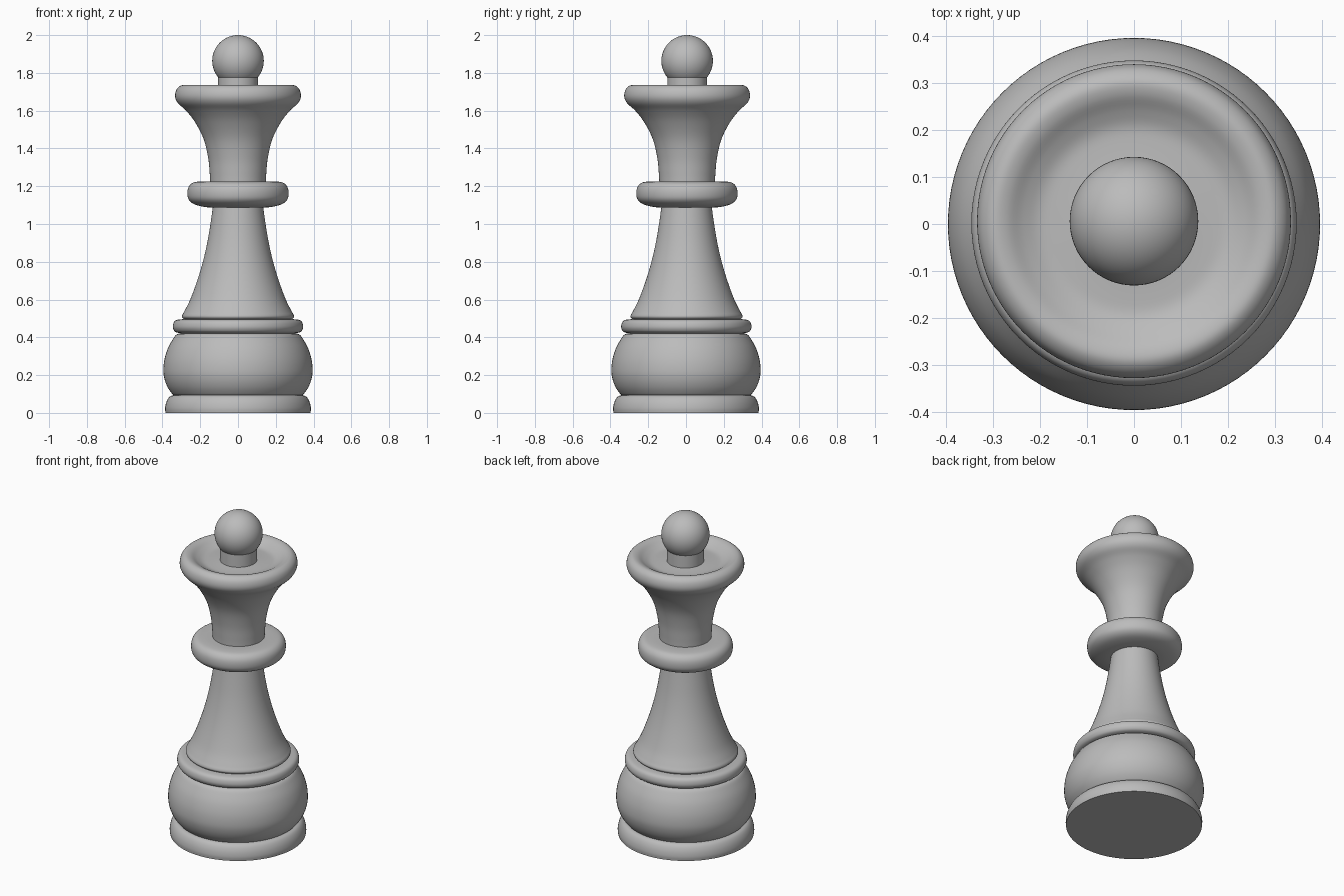
import bpy, bmesh, math
from mathutils import Matrix, Vector

cube = bpy.data.objects.get("Cube")
if cube:
    bpy.data.objects.remove(cube)

SIDES = 96

grey = bpy.data.materials.new("plain grey")
grey.use_nodes = True
COLOR = (0.5, 0.5, 0.5, 1)
grey.diffuse_color = COLOR
grey.node_tree.nodes["Principled BSDF"].inputs["Base Color"].default_value = COLOR


def smooth_path(points, steps=5):
    """Run a Catmull-Rom curve through the (radius, height) points."""
    pts = [Vector(p) for p in points]
    pts = [2 * pts[0] - pts[1]] + pts + [2 * pts[-1] - pts[-2]]
    path = []
    for a, b, c, d in zip(pts, pts[1:], pts[2:], pts[3:]):
        for i in range(steps):
            t = i / steps
            path.append(0.5 * (2 * b + (c - a) * t + (2 * a - 5 * b + 4 * c - d) * t ** 2
                               + (3 * b - a - 3 * c + d) * t ** 3))
    return path + [pts[-2]]


def finish(name, bm, shift):
    bmesh.ops.recalc_face_normals(bm, faces=bm.faces)
    mesh = bpy.data.meshes.new(name)
    bm.to_mesh(mesh)
    bm.free()
    mesh.materials.append(grey)
    obj = bpy.data.objects.new(name, mesh)
    obj.location.y = shift
    bpy.context.collection.objects.link(obj)
    bpy.ops.object.select_all(action='DESELECT')
    obj.select_set(True)
    bpy.context.view_layer.objects.active = obj
    bpy.ops.object.shade_smooth_by_angle(angle=math.radians(40))


def lathe(name, profile, shift=0.0):
    """Turn a profile around the z axis and close both ends."""
    bm = bmesh.new()
    rings = []
    for r, z in smooth_path(profile):
        angles = [2 * math.pi * i / SIDES for i in range(SIDES)]
        rings.append([bm.verts.new((r * math.cos(a), r * math.sin(a), z)) for a in angles])
    for low, high in zip(rings, rings[1:]):
        for i in range(SIDES):
            j = (i + 1) % SIDES
            bm.faces.new((low[i], low[j], high[j], high[i]))
    bm.faces.new(rings[0][::-1])
    bm.faces.new(rings[-1])
    finish(name, bm, shift)


# Base: foot, rounded drum and the ring above it
lathe("foot", [(.384, 0), (.386, .025), (.38, .055), (.367, .08), (.35, .092), (.32, .095)])
lathe("base_drum", [(.335, .09), (.35, .103), (.372, .135), (.388, .175), (.395, .22), (.39, .28),
                    (.372, .34), (.345, .39), (.325, .415), (.30, .421)])
lathe("base_ring", [(.30, .42), (.33, .428), (.342, .442), (.345, .46), (.338, .482),
                    (.32, .493), (.28, .497)], .002)

# Tapered stem with a small rounded lip
lathe("stem", [(.28, .49), (.295, .505), (.295, .518), (.283, .54), (.253, .60), (.216, .70),
               (.186, .80), (.163, .90), (.146, 1.0), (.132, 1.10)], .003)

# Collar and flared head with a dished top
lathe("collar", [(.12, 1.086), (.175, 1.09), (.23, 1.104), (.26, 1.128), (.268, 1.16),
                 (.262, 1.195), (.24, 1.218), (.20, 1.225), (.14, 1.225)], .005)
lathe("flared_head", [(.147, 1.215), (.15, 1.27), (.158, 1.35), (.182, 1.45), (.228, 1.54),
                      (.275, 1.60), (.318, 1.64), (.333, 1.675), (.325, 1.713), (.30, 1.734),
                      (.27, 1.731), (.235, 1.711), (.20, 1.697), (.16, 1.696), (.10, 1.70)], .006)

# Neck and ball finial
lathe("neck", [(.105, 1.69), (.105, 1.79)], .006)
ball = bmesh.new()
bmesh.ops.create_uvsphere(ball, u_segments=64, v_segments=32, radius=.1365,
                          matrix=Matrix.Translation((0, 0, 1.8635)))
finish("ball_finial", ball, .006)
